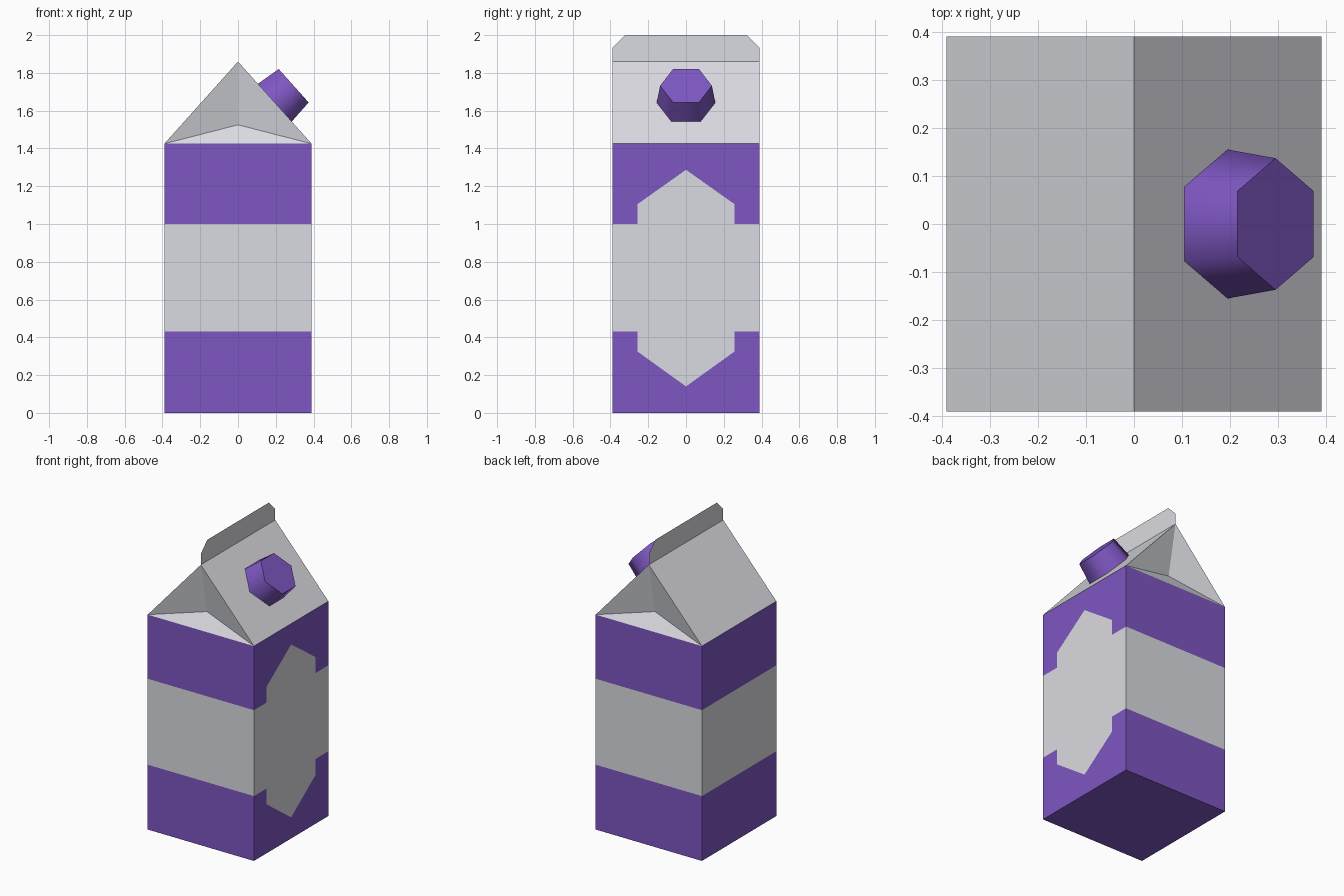
import bpy, bmesh, math

if "Cube" in bpy.data.objects:
    bpy.data.objects.remove(bpy.data.objects["Cube"])

W = 0.39                       # half width of the carton
EAVE, RIDGE, TOP = 1.425, 1.86, 2.0
BAND_LO, BAND_HI = 0.43, 1.0


def material(name, rgb):
    m = bpy.data.materials.new(name)
    m.diffuse_color = (*rgb, 1)
    m.use_nodes = True
    m.node_tree.nodes["Principled BSDF"].inputs["Base Color"].default_value = m.diffuse_color
    return m


PURPLE = material("purple", (0.209, 0.095, 0.539))
GREY = material("pale_grey", (0.701, 0.708, 0.753))


def build(name, polys):
    """polys: list of (points, material index); shared corners are welded."""
    bm = bmesh.new()
    for pts, mat in polys:
        bm.faces.new([bm.verts.new(p) for p in pts]).material_index = mat
    bmesh.ops.remove_doubles(bm, verts=bm.verts, dist=1e-4)
    bmesh.ops.recalc_face_normals(bm, faces=bm.faces)
    me = bpy.data.meshes.new(name)
    bm.to_mesh(me)
    bm.free()
    me.materials.append(PURPLE)
    me.materials.append(GREY)
    ob = bpy.data.objects.new(name, me)
    bpy.context.collection.objects.link(ob)
    return ob


# Carton body: three plain sides with a grey band, bottom
polys = [([(-W, -W, 0), (-W, W, 0), (W, W, 0), (W, -W, 0)], 0)]
sides = [((-W, -W), (W, -W)), ((W, W), (-W, W)), ((-W, W), (-W, -W))]
for a, b in sides:
    for lo, hi, mat in ((0, BAND_LO, 0), (BAND_LO, BAND_HI, 1), (BAND_HI, EAVE, 0)):
        polys.append(([(*a, lo), (*b, lo), (*b, hi), (*a, hi)], mat))

# Right side: the band merges with a tall hexagonal label
h = 0.257
low = [(-W, BAND_LO), (-h, BAND_LO), (-h, 0.325), (0, 0.14),
       (h, 0.325), (h, BAND_LO), (W, BAND_LO)]
high = [(-W, BAND_HI), (-h, BAND_HI), (-h, 1.105), (0, 1.287),
        (h, 1.105), (h, BAND_HI), (W, BAND_HI)]
for outline, mat in (([(-W, 0)] + low + [(W, 0)], 0),
                     (low + high[::-1], 1),
                     (high + [(W, EAVE), (-W, EAVE)], 0)):
    polys.append(([(W, y, z) for y, z in outline], mat))

# Roof: two slopes and folded-in gussets at front and back
for s in (-1, 1):
    polys.append(([(s * W, -W, EAVE), (s * W, W, EAVE), (0, W, RIDGE), (0, -W, RIDGE)], 1))
    fold, peak = (0, s * 0.325, 1.525), (0, s * W, RIDGE)
    polys.append(([(-W, s * W, EAVE), (W, s * W, EAVE), fold], 1))
    for t in (-1, 1):
        polys.append(([(t * W, s * W, EAVE), fold, peak], 1))
build("carton", polys)

# Paper-thin top seal with clipped corners
seal = [(-W, RIDGE), (W, RIDGE), (W, 1.932), (0.322, TOP), (-0.322, TOP), (-W, 1.932)]
build("top_seal", [([(0, y, z) for y, z in seal], 1)])

# Six-sided screw cap standing square on the right roof slope
tilt = math.atan2(RIDGE - EAVE, W)
depth = 0.134
bpy.ops.mesh.primitive_cone_add(
    vertices=6, radius1=0.155, radius2=0.137, depth=depth,
    location=(0.195 + math.sin(tilt) * depth / 2, 0, 1.6425 + math.cos(tilt) * depth / 2),
    rotation=(0, tilt, 0))
cap = bpy.context.object
cap.name = "screw_cap"
cap.data.materials.append(PURPLE)
bpy.ops.object.shade_smooth_by_angle(angle=math.radians(65))
